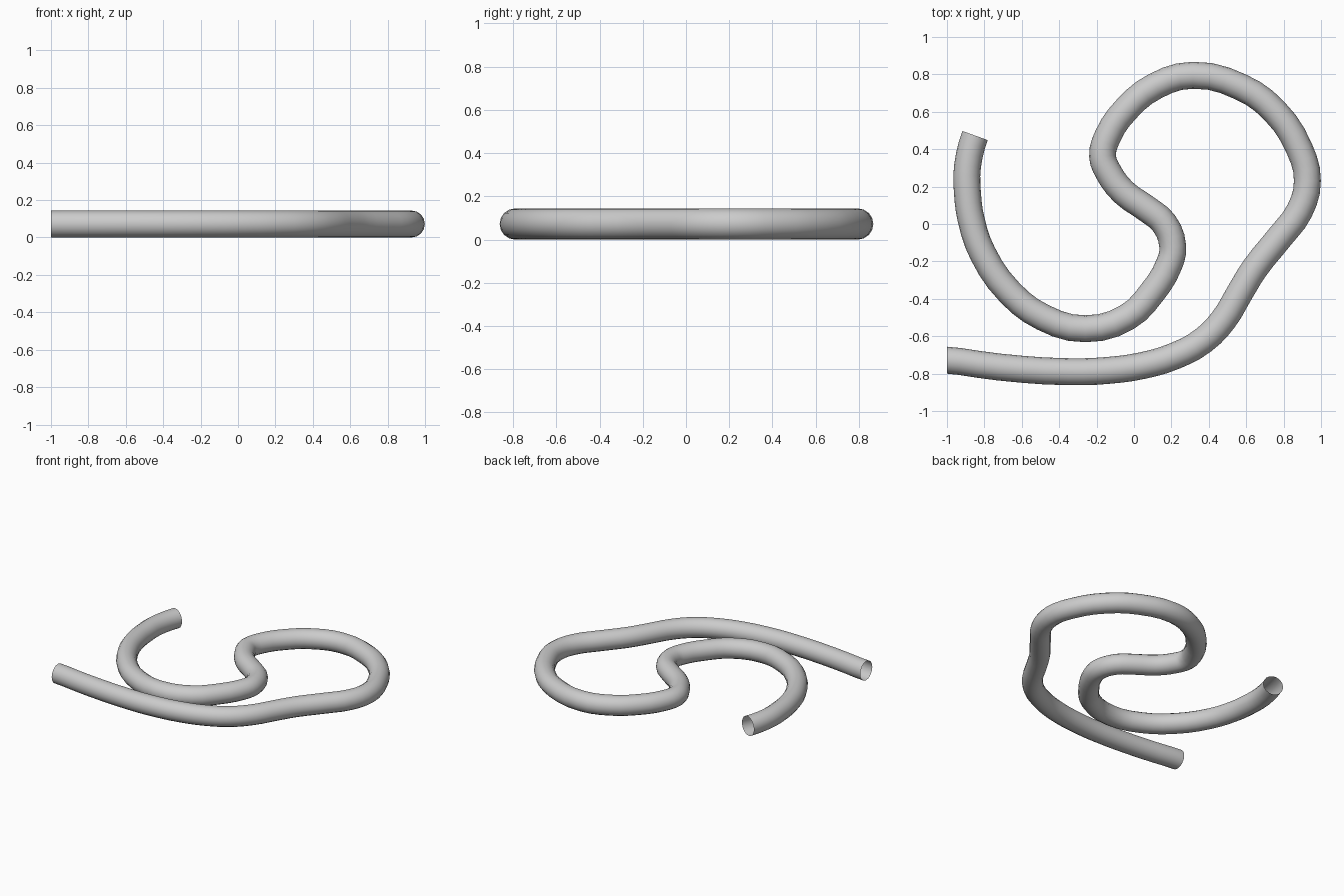
import bpy
from mathutils import Vector

if "Cube" in bpy.data.objects:
    bpy.data.objects.remove(bpy.data.objects["Cube"])

R = 0.072

# Centre line of the bent tube, from the lower left end to the upper left end
path = [
    (-1.0, -0.728), (-0.72, -0.765), (-0.345, -0.79), (-0.13, -0.782),
    (0.045, -0.757), (0.217, -0.706), (0.37, -0.623), (0.48, -0.51),
    (0.564, -0.37), (0.647, -0.235), (0.78, -0.07), (0.885, 0.07),
    (0.927, 0.23), (0.885, 0.40), (0.75, 0.605), (0.57, 0.733),
    (0.313, 0.795), (0.115, 0.738), (-0.04, 0.615), (-0.14, 0.47),
    (-0.168, 0.363), (-0.14, 0.283), (-0.056, 0.17), (0.07, 0.08),
    (0.16, 0.005), (0.207, -0.12), (0.19, -0.21), (0.094, -0.37),
    (-0.035, -0.497), (-0.26, -0.56), (-0.485, -0.5), (-0.666, -0.364),
    (-0.81, -0.155), (-0.87, 0.02), (-0.89, 0.16), (-0.89, 0.31),
    (-0.85, 0.473),
]

curve = bpy.data.curves.new("bent_tube", 'CURVE')
curve.dimensions = '3D'
curve.bevel_depth = R
curve.bevel_resolution = 6
curve.resolution_u = 3
curve.use_fill_caps = False

spline = curve.splines.new('BEZIER')
spline.bezier_points.add(len(path) - 1)
for p, (x, y) in zip(spline.bezier_points, path):
    p.co = (x, y, R)
    p.handle_left_type = p.handle_right_type = 'AUTO'

# Direction of the two open cut ends
for p, direction in ((spline.bezier_points[0], Vector((1, 0, 0))),
                     (spline.bezier_points[-1], Vector((0.34, 0.94, 0)))):
    p.handle_left_type = p.handle_right_type = 'FREE'
    p.handle_left = p.co - direction * 0.05
    p.handle_right = p.co + direction * 0.05

tube = bpy.data.objects.new("bent_tube", curve)
bpy.context.collection.objects.link(tube)

# Turn the swept curve into a smooth mesh
bpy.context.view_layer.objects.active = tube
tube.select_set(True)
bpy.ops.object.convert(target='MESH')
bpy.ops.object.shade_smooth_by_angle()
